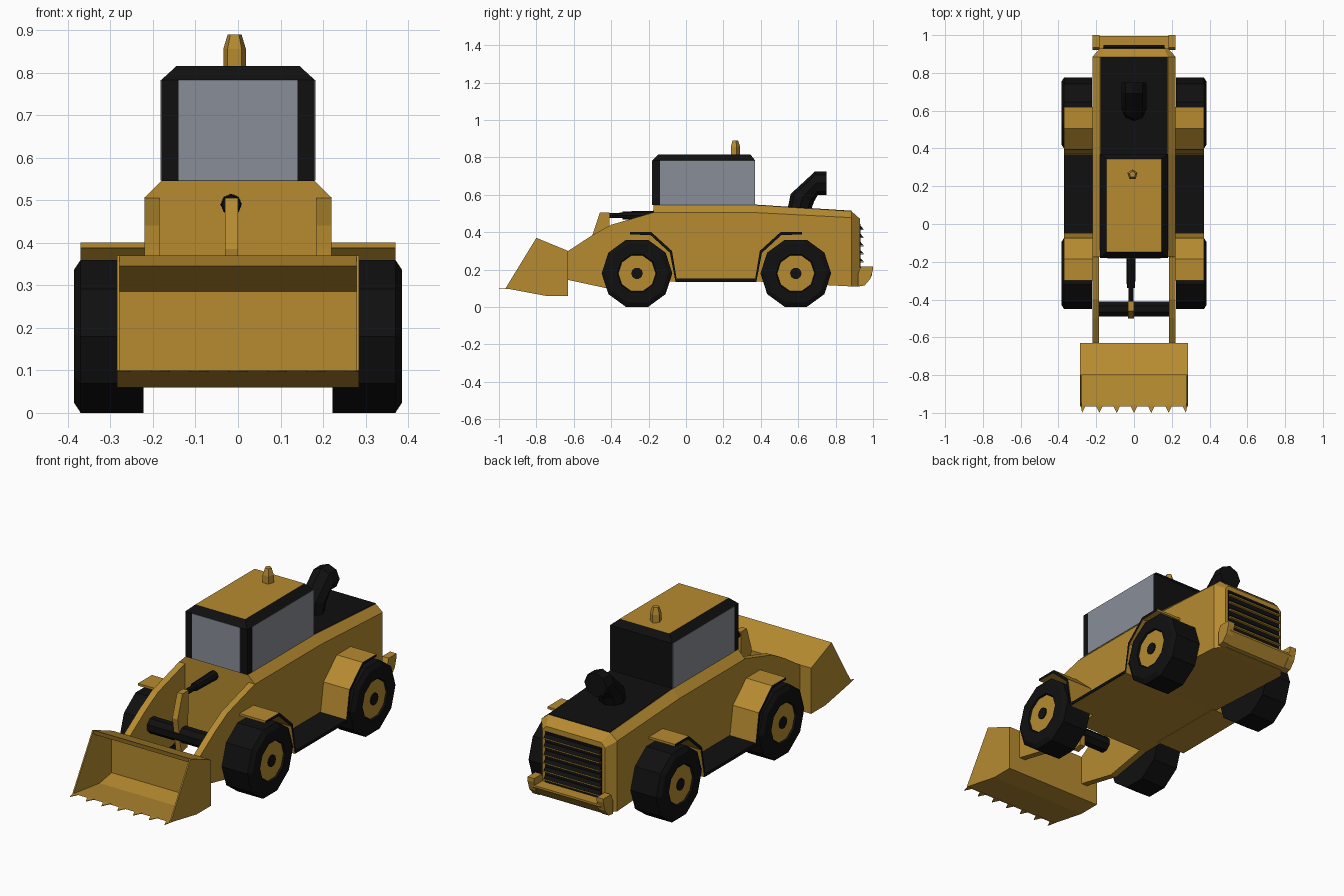
import bpy, bmesh
from math import cos, sin, tau

if "Cube" in bpy.data.objects:
    bpy.data.objects.remove(bpy.data.objects["Cube"])


def material(name, rgb):
    m = bpy.data.materials.new(name)
    m.diffuse_color = (*rgb, 1)
    m.use_nodes = True
    m.node_tree.nodes["Principled BSDF"].inputs["Base Color"].default_value = m.diffuse_color
    return m


GOLD = material("gold_paint", (0.47, 0.26, 0.03))
BLACK = material("black", (0.005, 0.005, 0.005))
GLASS = material("tinted_glass", (0.25, 0.27, 0.31))


def loft(name, rings, mat, cap_mat=None, mirror=False):
    """Skin matching rings of points; cap_mat colours the last cap."""
    bm = bmesh.new()
    loops = [[bm.verts.new(p) for p in r] for r in rings]
    n = len(loops[0])
    for a, b in zip(loops, loops[1:]):
        for i in range(n):
            j = (i + 1) % n
            bm.faces.new((a[i], a[j], b[j], b[i]))
    bm.faces.new(loops[0])
    bm.faces.new(loops[-1]).material_index = 1 if cap_mat else 0
    bmesh.ops.recalc_face_normals(bm, faces=bm.faces)
    me = bpy.data.meshes.new(name)
    bm.to_mesh(me)
    bm.free()
    me.materials.append(mat)
    if cap_mat:
        me.materials.append(cap_mat)
    ob = bpy.data.objects.new(name, me)
    bpy.context.collection.objects.link(ob)
    if mirror:
        ob.modifiers.new("mirror", 'MIRROR')
    return ob


def prism(name, yz, x0, x1, mat, cap_mat=None, mirror=False):
    """Extrude a side profile from x0 to x1."""
    return loft(name, [[(x, y, z) for y, z in yz] for x in (x0, x1)],
                mat, cap_mat, mirror)


def box(name, x, y, z, mat, mirror=False):
    yz = [(y[0], z[0]), (y[1], z[0]), (y[1], z[1]), (y[0], z[1])]
    return prism(name, yz, x[0], x[1], mat, mirror=mirror)


def wheel_part(name, cy, profile, mat):
    """Ten-sided turned shape about a wheel axle."""
    rings = [[(x, cy + r * cos(tau * i / 10), 0.18 + r * sin(tau * i / 10))
              for i in range(10)] for x, r in profile]
    loft(name, rings, mat, mirror=True)


def tube(name, cx, ends, sides, mat):
    """Pipe whose rings are each given by two opposite points in y, z and a half width."""
    rings = []
    for (y0, z0), (y1, z1), w in ends:
        rings.append([(cx + w * sin(tau * i / sides),
                       (y0 + y1) / 2 + (y1 - y0) / 2 * cos(tau * i / sides),
                       (z0 + z1) / 2 + (z1 - z0) / 2 * cos(tau * i / sides))
                      for i in range(sides)])
    return loft(name, rings, mat)


# Main body with chamfered shoulders: y, half width, top half width, bottom, shoulder, top
sections = [(-0.175, 0.22, 0.18, 0.137, 0.505, 0.545),
            (0.37, 0.22, 0.18, 0.137, 0.505, 0.545),
            (0.885, 0.22, 0.18, 0.11, 0.478, 0.512),
            (0.93, 0.18, 0.16, 0.11, 0.45, 0.472)]
loft("body", [[(-w, y, b), (w, y, b), (w, y, s), (t, y, h), (-t, y, h), (-w, y, s)]
              for y, w, t, b, s, h in sections], GOLD)
prism("hood_cover", [(0.365, 0.54), (0.365, 0.548), (0.885, 0.515), (0.885, 0.505)],
      -0.178, 0.178, BLACK)

# Cab, roof and windows
loft("cab", [[(-w, y0, z), (w, y0, z), (w, y1, z), (-w, y1, z)]
             for w, y0, y1, z in [(0.18, -0.18, 0.37, 0.545),
                                  (0.18, -0.18, 0.37, 0.783),
                                  (0.145, -0.148, 0.345, 0.815)]], BLACK, GOLD)
box("side_window", (0.17, 0.182), (-0.14, 0.369), (0.546, 0.783), GLASS, True)
box("windscreen", (-0.14, 0.14), (-0.182, -0.17), (0.546, 0.783), GLASS)

# Five-sided roof beacon
loft("beacon", [[(-0.008 + r * sin(tau * i / 5), 0.262 + r * cos(tau * i / 5), z)
                 for i in range(5)]
                for r, z in [(0.028, 0.81), (0.028, 0.855), (0.017, 0.89)]], GOLD)

# Exhaust elbow
tube("exhaust", 0, [((0.54, 0.51), (0.665, 0.51), 0.065),
                    ((0.56, 0.605), (0.685, 0.565), 0.065),
                    ((0.69, 0.725), (0.705, 0.60), 0.065),
                    ((0.75, 0.725), (0.75, 0.60), 0.065)], 8, BLACK)

# Wheels
for label, cy in (("front", -0.262), ("rear", 0.587)):
    wheel_part(label + "_tyre", cy, [(0.222, 0.189), (0.37, 0.189), (0.385, 0.165),
                                     (0.385, 0.105), (0.37, 0.10)], BLACK)
    wheel_part(label + "_hub", cy, [(0.34, 0.1), (0.377, 0.1)], GOLD)
    wheel_part(label + "_hub_cap", cy, [(0.35, 0.031), (0.382, 0.031)], BLACK)

# Fenders joined by the side step, with a black outer edge
half = [(-0.30, 0.40), (-0.185, 0.40), (-0.075, 0.30), (-0.05, 0.15)]
inner = [(-0.30, 0.388), (-0.19, 0.385), (-0.086, 0.29), (-0.056, 0.135)]
flip = lambda pts: [(0.32 - y, z) for y, z in reversed(pts)]
outline = half + flip(half) + list(reversed(inner + flip(inner)))
prism("fender_and_step", outline, 0.2, 0.37, GOLD, BLACK, True)
box("step_tread", (0.215, 0.371), (-0.048, 0.368), (0.14, 0.152), BLACK, True)

# Loader arms, cross tube, centre link and ram
prism("loader_arm", [(-0.17, 0.507), (-0.40, 0.44), (-0.50, 0.385), (-0.63, 0.30),
                     (-0.63, 0.145), (-0.40, 0.095), (-0.17, 0.137)],
      0.185, 0.22, GOLD, mirror=True)
prism("cross_tube", [(-0.45 + 0.042 * cos(tau * (i + .5) / 8), 0.29 + 0.042 * sin(tau * (i + .5) / 8))
                     for i in range(8)], -0.19, 0.19, BLACK)
prism("centre_link", [(-0.46, 0.505), (-0.41, 0.505), (-0.41, 0.43), (-0.42, 0.21),
                      (-0.47, 0.20), (-0.50, 0.385)], -0.031, 0.0, GOLD)
tube("ram_barrel", -0.016, [((-0.17, 0.515), (-0.17, 0.465), 0.025),
                            ((-0.34, 0.511), (-0.34, 0.469), 0.022)], 8, BLACK)
tube("ram_rod", -0.016, [((-0.30, 0.505), (-0.30, 0.475), 0.014),
                         ((-0.43, 0.503), (-0.43, 0.475), 0.014)], 8, BLACK)

# Bucket shell, side walls and flat teeth
outer = [(-0.965, 0.10), (-0.75, 0.06), (-0.63, 0.06), (-0.63, 0.30), (-0.80, 0.37)]
lining = [(-0.793, 0.345), (-0.65, 0.285), (-0.65, 0.09), (-0.75, 0.073)]
prism("bucket_shell", outer + lining, -0.283, 0.283, GOLD)
prism("bucket_side", outer, 0.278, 0.285, GOLD, mirror=True)
for i in range(-3, 4):
    cx = i * 0.0915
    tri = [(max(cx - 0.022, -0.284), -0.955), (min(cx + 0.022, 0.284), -0.955), (cx, -1.0)]
    loft("bucket_tooth", [[(x, y, z) for x, y in tri] for z in (0.097, 0.1)], GOLD)

# Rear grille
box("grille_panel", (-0.165, 0.165), (0.92, 0.934), (0.18, 0.445), BLACK)
for i in range(6):
    z = 0.20 + i * 0.043
    prism("grille_slat_top", [(0.93, z + 0.022), (0.948, z + 0.003), (0.93, z + 0.003)],
          -0.162, 0.162, BLACK)
    box("grille_slat", (-0.162, 0.162), (0.93, 0.948), (z - 0.004, z + 0.003), GOLD)

# Rear bumper with raised ends
prism("bumper", [(0.92, 0.11), (0.95, 0.115), (0.995, 0.17), (0.995, 0.18), (0.92, 0.18)],
      -0.2, 0.2, GOLD)
prism("bumper_end", [(0.92, 0.11), (0.955, 0.115), (0.985, 0.15), (1.0, 0.20), (1.0, 0.218), (0.935, 0.218),
                     (0.92, 0.18)], 0.182, 0.22, GOLD, mirror=True)
